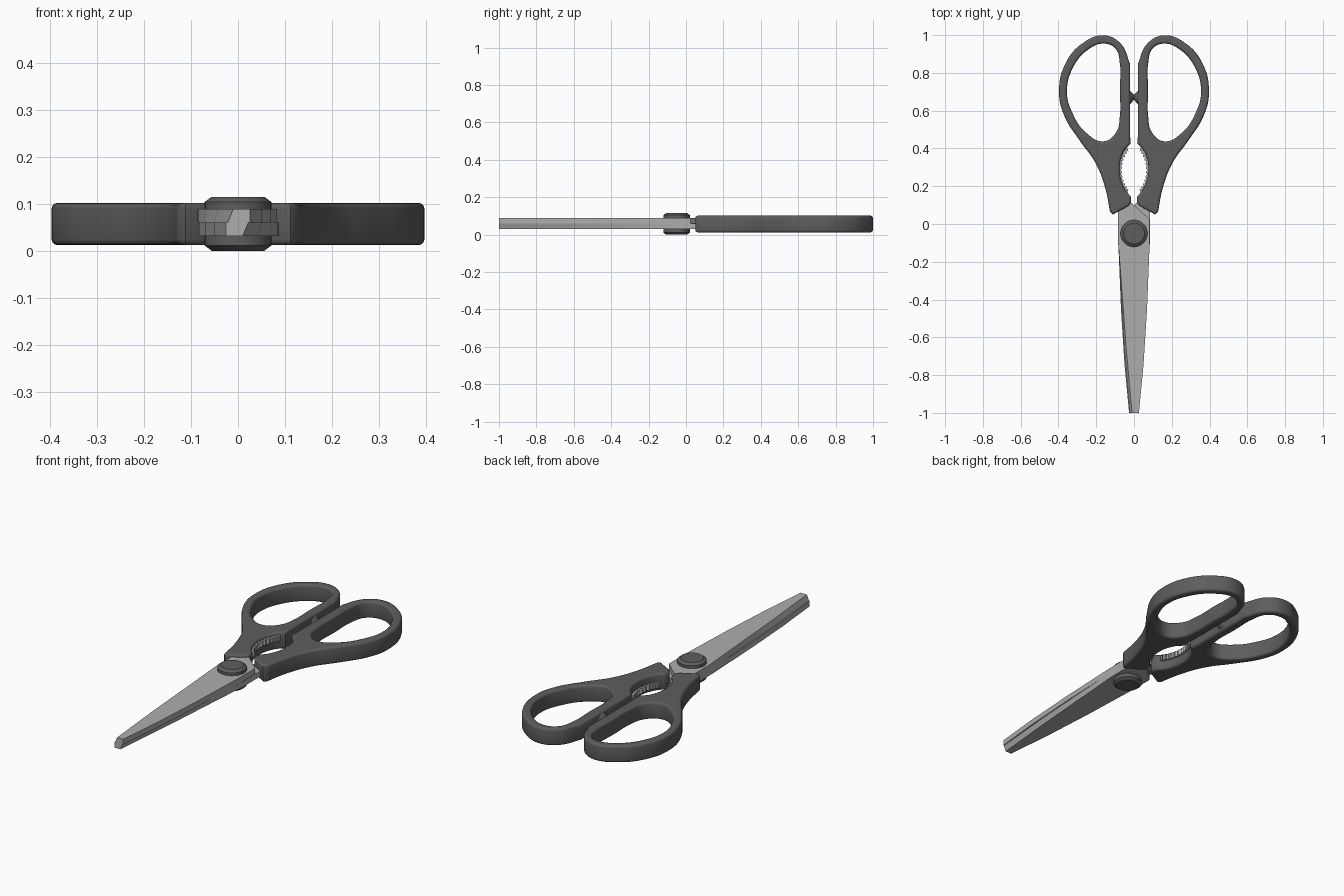
import bpy, bmesh, math
from mathutils import Matrix

if "Cube" in bpy.data.objects:
    bpy.data.objects.remove(bpy.data.objects["Cube"])

MID = 0.06  # plane where the two blades meet


def material(name, g):
    m = bpy.data.materials.new(name)
    m.diffuse_color = (g, g, g, 1)
    m.use_nodes = True
    m.node_tree.nodes["Principled BSDF"].inputs["Base Color"].default_value = m.diffuse_color
    return m


DARK, STEEL = material("dark_plastic", 0.11), material("steel", 0.42)


def finish(ob, mat, angle=30):
    ob.data.materials.clear()
    ob.data.materials.append(mat)
    bpy.ops.object.select_all(action='DESELECT')
    bpy.context.view_layer.objects.active = ob
    ob.select_set(True)
    bpy.ops.object.shade_smooth_by_angle(angle=math.radians(angle))


def from_bmesh(name, bm, mat):
    bmesh.ops.recalc_face_normals(bm, faces=bm.faces)
    me = bpy.data.meshes.new(name)
    bm.to_mesh(me)
    bm.free()
    ob = bpy.data.objects.new(name, me)
    bpy.context.collection.objects.link(ob)
    finish(ob, mat)
    return ob


def plate(name, low, high, z0, z1, flip):
    """Loft two matching outlines; flip turns the plate half a turn about y."""
    bm = bmesh.new()
    s = -1 if flip else 1
    zz = (2 * MID - z0, 2 * MID - z1) if flip else (z0, z1)
    a = [bm.verts.new((s * x, y, zz[0])) for x, y in low]
    b = [bm.verts.new((s * x, y, zz[1])) for x, y in high]
    bm.faces.new(a)
    bm.faces.new(b)
    for i in range(len(a)):
        j = (i + 1) % len(a)
        bm.faces.new((a[i], a[j], b[j], b[i]))
    return from_bmesh(name, bm, STEEL)


# Handle: filled 2D curve with a finger hole; third value 1 marks a corner
outer = [(.02, .845, 1), (.07, .955, 0), (.16, .999, 0), (.275, .955, 0), (.363, .85, 0),
         (.397, .70, 0), (.37, .575, 0), (.29, .445, 0), (.205, .325, 0), (.155, .20, 0),
         (.127, .065, 1), (.112, .05, 1), (.03, .095, 1), (.015, .115, 1), (.017, .145, 1),
         (.052, .19, 0), (.076, .285, 0), (.056, .38, 0), (.018, .425, 1), (.02, .46, 1)]
hole = [(.075, .85, 0), (.098, .928, 0), (.157, .955, 0), (.24, .925, 0), (.322, .83, 0),
        (.355, .70, 0), (.327, .59, 0), (.25, .48, 0), (.16, .438, 0), (.095, .485, 0),
        (.075, .57, 0), (.075, .71, 0)]


def handle(name, s):
    cu = bpy.data.curves.new(name, 'CURVE')
    cu.dimensions, cu.fill_mode = '2D', 'BOTH'
    cu.extrude, cu.bevel_depth, cu.bevel_resolution, cu.offset = .033, .012, 2, -.012
    for pts in (outer, hole):
        sp = cu.splines.new('BEZIER')
        sp.bezier_points.add(len(pts) - 1)
        sp.use_cyclic_u = True
        sp.resolution_u = 8
        for p, (x, y, corner) in zip(sp.bezier_points, pts):
            p.co = (s * x, y, 0)
            p.handle_left_type = p.handle_right_type = 'VECTOR' if corner else 'AUTO'
    ob = bpy.data.objects.new(name, cu)
    ob.location.z = .057
    bpy.context.collection.objects.link(ob)
    bpy.ops.object.select_all(action='DESELECT')
    bpy.context.view_layer.objects.active = ob
    ob.select_set(True)
    bpy.ops.object.convert(target='MESH')
    finish(bpy.context.object, DARK, 35)


# Blade outlines: the upper face is pulled in along the cutting edge
back = [(.026, -1), (.05, -.75), (.069, -.45), (.083, -.1), (.083, .025), (.0, .1),
        (-.03, .125), (-.09, .2), (-.13, .2), (-.085, .06), (-.085, -.08)]
low = back + [(-.073, -.3), (-.052, -.65), (-.022, -1)]
high = back + [(-.068, -.3), (-.042, -.65), (-.01, -1)]

# Serrated gripping strip lining the opening between the handles
N = 22
ang = [math.radians(-62 + 124 * i / N) for i in range(N + 1)]


def arc(k, a):
    return (-.072 * k * math.cos(a), .285 + .128 * k * math.sin(a))


teeth = [arc(.98 if i % 2 else .87, a) for i, a in enumerate(ang)]
teeth += [arc(1.25, a) for a in reversed(ang)]

for side, s, flip in (("left", -1, False), ("right", 1, True)):
    handle(side + "_handle", s)
    plate(side + "_blade", low, high, MID, .089, flip)
    plate(side + "_grip_teeth", teeth, teeth, MID, .089, flip)
    # Stop bump on the inner side of the handle
    bm = bmesh.new()
    bmesh.ops.create_cone(bm, cap_ends=True, segments=24, radius1=.042, radius2=.014, depth=.026,
                          matrix=Matrix.Translation((s * .014, .67, .057))
                          @ Matrix.Rotation(-s * math.pi / 2, 4, 'Y'))
    from_bmesh(side + "_stop_bump", bm, DARK)

# Pivot: lathed caps above and below, joined by a pin
profile = [(0, 0), (.056, 0), (.071, .011), (.071, .031), (.04, .031),
           (.04, .086), (.071, .086), (.071, .104), (.056, .115), (0, .115)]
bm = bmesh.new()
vs = [bm.verts.new((r, 0, z)) for r, z in profile]
es = [bm.edges.new(p) for p in zip(vs, vs[1:])]
bmesh.ops.spin(bm, geom=vs + es, axis=(0, 0, 1), cent=(0, 0, 0), angle=2 * math.pi, steps=40)
bmesh.ops.remove_doubles(bm, verts=bm.verts, dist=1e-5)
bmesh.ops.translate(bm, verts=bm.verts, vec=(0, -.05, 0))
from_bmesh("pivot", bm, DARK)
